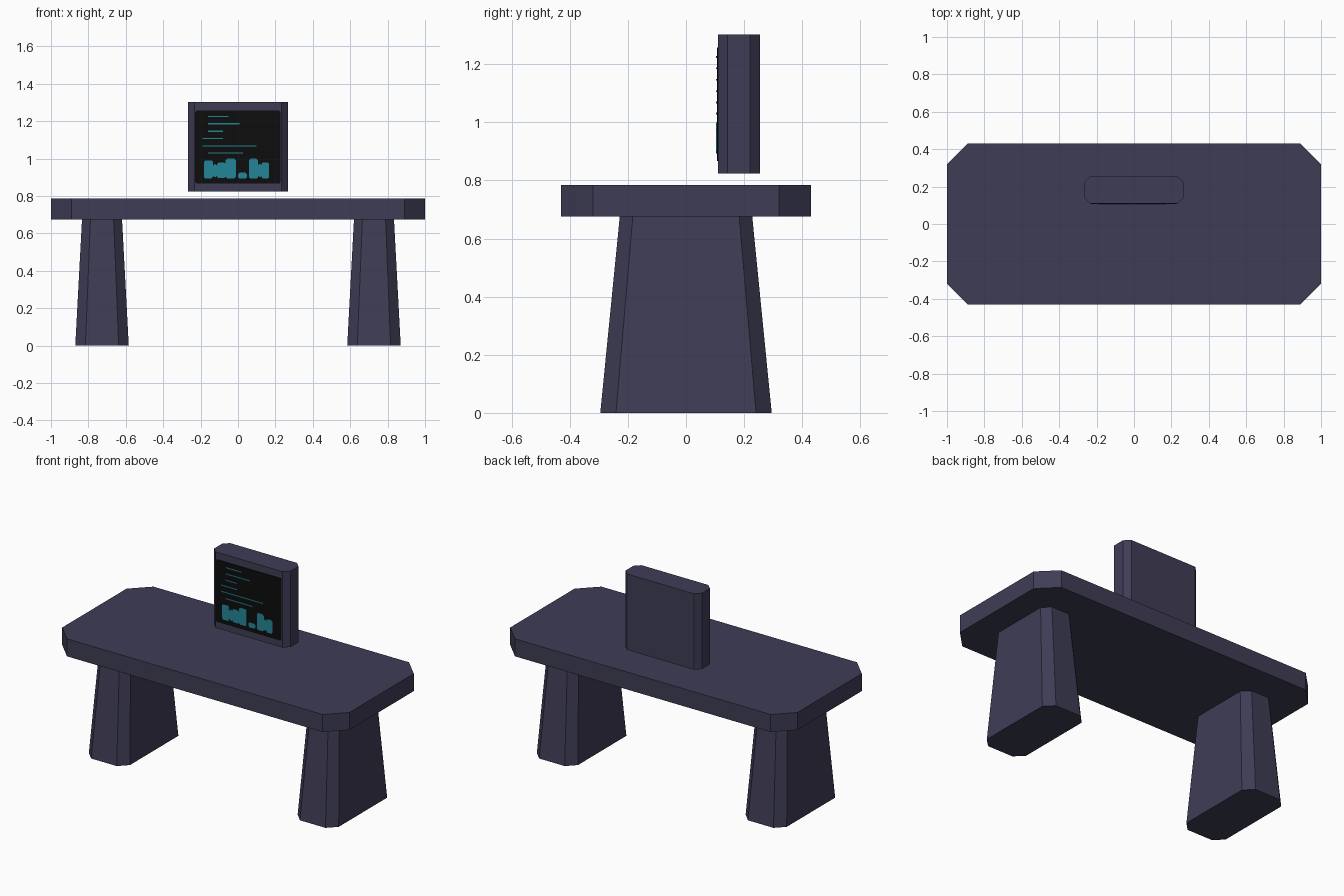
import bpy, bmesh

if "Cube" in bpy.data.objects:
    bpy.data.objects.remove(bpy.data.objects["Cube"])


def material(name, rgb):
    m = bpy.data.materials.new(name)
    m.diffuse_color = (*rgb, 1)
    m.use_nodes = True
    m.node_tree.nodes["Principled BSDF"].inputs["Base Color"].default_value = m.diffuse_color
    return m


slate = material("slate purple", (0.049, 0.046, 0.092))
black = material("screen black", (0.004, 0.004, 0.004))
teal = material("display teal", (0.017, 0.235, 0.31))


def octagon(cx, cy, hx, hy, c):
    """Rectangle outline with cut corners, counter-clockwise."""
    return [(cx + x, cy + y) for x, y in (
        (hx, -hy + c), (hx, hy - c), (hx - c, hy), (-hx + c, hy),
        (-hx, hy - c), (-hx, -hy + c), (-hx + c, -hy), (hx - c, -hy))]


def loft(bm, lower, upper):
    """Closed solid between two outlines of 3D points."""
    a = [bm.verts.new(p) for p in lower]
    b = [bm.verts.new(p) for p in upper]
    n = len(a)
    bm.faces.new(a[::-1])
    bm.faces.new(b)
    for i in range(n):
        j = (i + 1) % n
        bm.faces.new((a[i], a[j], b[j], b[i]))


def finish(name, bm, mat):
    bmesh.ops.recalc_face_normals(bm, faces=bm.faces)
    me = bpy.data.meshes.new(name)
    bm.to_mesh(me)
    bm.free()
    me.materials.append(mat)
    ob = bpy.data.objects.new(name, me)
    bpy.context.collection.objects.link(ob)
    return ob


def upright(name, z0, bottom, z1, top):
    bm = bmesh.new()
    loft(bm, [(x, y, z0) for x, y in bottom], [(x, y, z1) for x, y in top])
    return finish(name, bm, slate)


def plate(bm, x0, x1, z0, z1, c, y_back, y_front):
    """Thin cut-corner plate facing the front."""
    o = octagon((x0 + x1) / 2, (z0 + z1) / 2, (x1 - x0) / 2, (z1 - z0) / 2, c)
    loft(bm, [(x, y_back, z) for x, z in o], [(x, y_front, z) for x, z in o])


# Desk top
slab = octagon(0, 0, 1.0, 0.43, 0.11)
upright("desk_top", 0.675, slab, 0.785, slab)

# Tapered legs
for side, s in (("left", -1), ("right", 1)):
    upright(side + "_leg", 0, octagon(s * 0.727, 0, 0.143, 0.295, 0.054),
            0.675, octagon(s * 0.727, 0, 0.107, 0.228, 0.045))

# Monitor hovering over the desk
case = octagon(0, 0.182, 0.266, 0.072, 0.033)
upright("monitor_case", 0.824, case, 1.302, case)

# Screen
bm = bmesh.new()
plate(bm, -0.229, 0.227, 0.866, 1.257, 0.008, 0.112, 0.106)
finish("screen", bm, black)

# Thin lines on the screen: left, right, height
bm = bmesh.new()
for x0, x1, z in ((-0.16, -0.05, 1.225), (-0.16, 0.01, 1.186),
                  (-0.16, -0.08, 1.146), (-0.19, -0.08, 1.107),
                  (-0.19, 0.10, 1.068), (-0.16, 0.027, 1.03)):
    plate(bm, x0, x1, z - 0.003, z + 0.003, 0.001, 0.107, 0.104)
finish("screen_lines", bm, teal)

# Row of chunky bars under the lines: left, right, bottom, top
bm = bmesh.new()
for x0, x1, z0, z1 in ((-0.183, -0.134, 0.893, 0.99), (-0.134, -0.112, 0.90, 0.97),
                       (-0.112, -0.066, 0.895, 0.979), (-0.066, -0.012, 0.893, 1.0),
                       (0.0, 0.048, 0.893, 0.925), (0.059, 0.107, 0.893, 1.0),
                       (0.107, 0.125, 0.90, 0.972), (0.125, 0.167, 0.893, 0.979)):
    plate(bm, x0, x1, z0, z1, 0.008, 0.107, 0.104)
finish("screen_bars", bm, teal)
